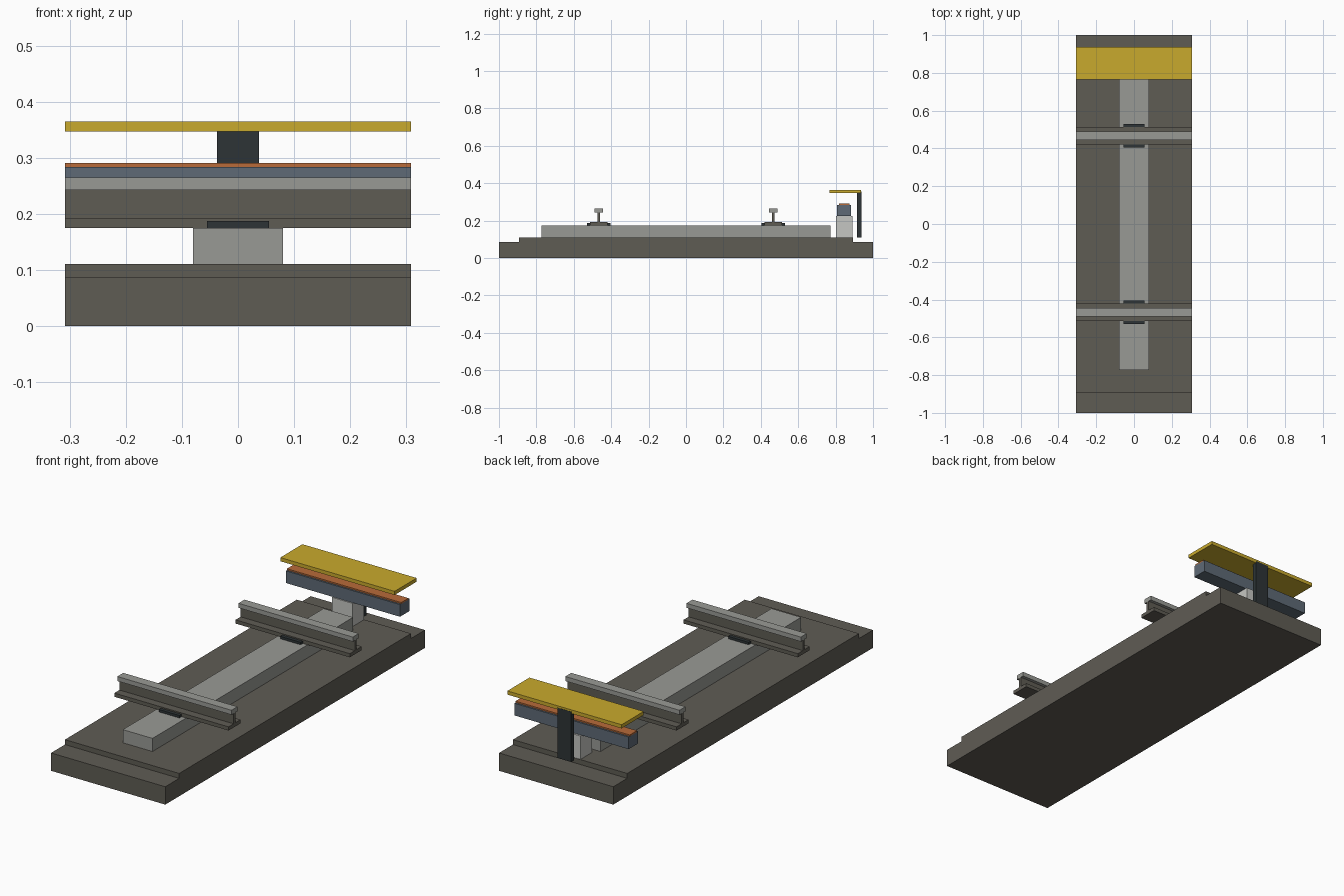
import bpy, bmesh

if "Cube" in bpy.data.objects:
    bpy.data.objects.remove(bpy.data.objects["Cube"])


def material(name, rgb):
    """Flat colour from 0-255 screen values, stored as linear."""
    def lin(c):
        c /= 255
        return c / 12.92 if c <= 0.04045 else ((c + 0.055) / 1.055) ** 2.4
    m = bpy.data.materials.new(name)
    m.diffuse_color = (*[lin(c) for c in rgb], 1)
    m.use_nodes = True
    m.node_tree.nodes["Principled BSDF"].inputs["Base Color"].default_value = m.diffuse_color
    return m


STONE = material("dark ballast brown", (95, 92, 84))
CONCRETE = material("concrete grey", (153, 154, 149))
DARK = material("dark iron", (45, 52, 54))
CERAMIC = material("pale ceramic", (197, 198, 194))
BLUE = material("blue grey steel", (94, 106, 118))
COPPER = material("copper", (184, 107, 58))
YELLOW = material("safety yellow", (201, 170, 45))

HALF = 0.308  # half length of the track slice along x


def extrude_x(name, profile, half_x, mat):
    """Closed (y, z) profile extruded from -half_x to +half_x."""
    bm = bmesh.new()
    face = bm.faces.new([bm.verts.new((-half_x, y, z)) for y, z in profile])
    moved = bmesh.ops.extrude_face_region(bm, geom=[face])["geom"]
    verts = [v for v in moved if isinstance(v, bmesh.types.BMVert)]
    bmesh.ops.translate(bm, verts=verts, vec=(2 * half_x, 0, 0))
    bmesh.ops.recalc_face_normals(bm, faces=bm.faces)
    mesh = bpy.data.meshes.new(name)
    bm.to_mesh(mesh)
    bm.free()
    mesh.materials.append(mat)
    obj = bpy.data.objects.new(name, mesh)
    bpy.context.collection.objects.link(obj)
    return obj


def box(name, half_x, y0, y1, z0, z1, mat):
    return extrude_x(name, [(y0, z0), (y1, z0), (y1, z1), (y0, z1)], half_x, mat)


def mirrored(right_half):
    """Complete a symmetric profile from its +y half."""
    return right_half + [(-y, z) for y, z in reversed(right_half)]


# Stepped ballast bed
extrude_x("ballast_bed", mirrored([(1, 0), (1, 0.087), (0.893, 0.087), (0.893, 0.111)]),
          HALF, STONE)

# Sleeper
box("sleeper", 0.08, -0.773, 0.773, 0.111, 0.175, CONCRETE)

# Running rails: brown foot and web, bright head, dark base plate
foot_web = mirrored([(0.046, 0.175), (0.046, 0.193), (0.007, 0.193), (0.007, 0.243)])
for side, yc in (("front", -0.467), ("back", 0.467)):
    extrude_x(side + "_rail_web", [(y + yc, z) for y, z in foot_web], HALF, STONE)
    box(side + "_rail_head", HALF, yc - 0.023, yc + 0.023, 0.243, 0.265, CONCRETE)
    for s in (-1, 1):
        a, b = sorted((yc + s * 0.042, yc + s * 0.063))
        box(side + "_rail_clip", 0.055, a, b, 0.174, 0.187, DARK)

# Power rail on its insulator
box("insulator", 0.055, 0.802, 0.891, 0.111, 0.225, CERAMIC)
box("power_rail", HALF, 0.808, 0.882, 0.225, 0.284, BLUE)
box("power_rail_contact", HALF, 0.817, 0.873, 0.284, 0.291, COPPER)

# Protective cover on its bracket
box("cover_bracket", 0.037, 0.914, 0.937, 0.111, 0.356, DARK)
box("cover_board", HALF, 0.766, 0.936, 0.347, 0.365, YELLOW)
